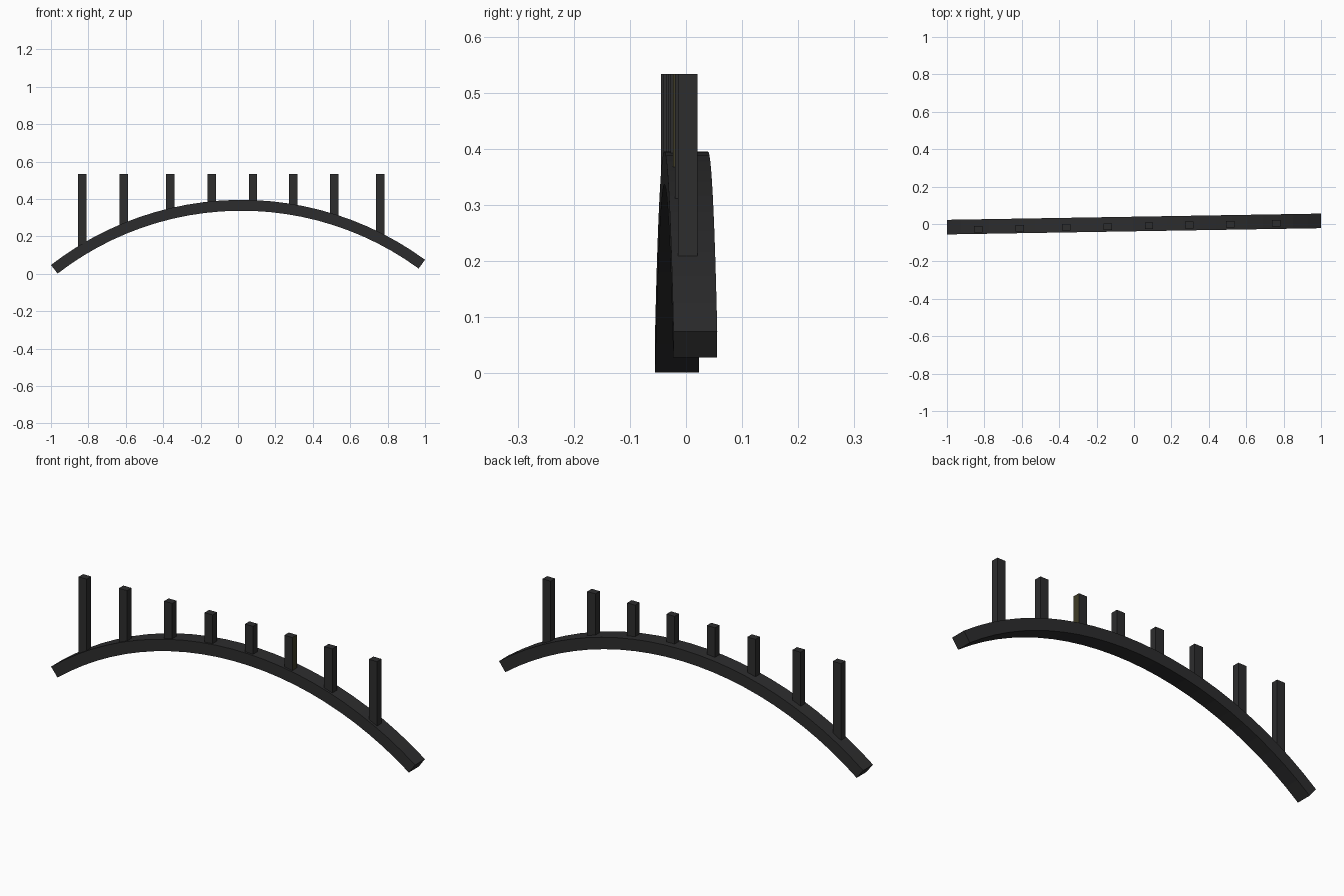
import bpy, bmesh, math

cube = bpy.data.objects.get("Cube")
if cube:
    bpy.data.objects.remove(cube, do_unlink=True)


def material(name, rgb):
    m = bpy.data.materials.new(name)
    m.use_nodes = True
    m.diffuse_color = (*rgb, 1)
    m.node_tree.nodes["Principled BSDF"].inputs["Base Color"].default_value = (*rgb, 1)
    return m


charcoal = material("charcoal", (0.026, 0.026, 0.027))
olive = material("dark olive", (0.05, 0.045, 0.02))


def finish(bm, name):
    bmesh.ops.recalc_face_normals(bm, faces=bm.faces[:])
    mesh = bpy.data.meshes.new(name)
    bm.to_mesh(mesh)
    bm.free()
    mesh.materials.append(charcoal)
    obj = bpy.data.objects.new(name, mesh)
    bpy.context.collection.objects.link(obj)
    return obj


# Circle that the top of the beam follows
R, CX, CZ = 1.664, 0.0185, -1.269
THICK, HALF_Y, SKEW, SEGMENTS = 0.058, 0.039, 0.0167, 24


def top_z(x):
    return CZ + math.sqrt(R * R - (x - CX) ** 2)


# Arched beam: a rectangular section swept along the arc, slightly askew in plan
bm = bmesh.new()
a0, a1 = math.asin((-1 - CX) / R), math.asin((1 - CX) / R)
rings = []
for i in range(SEGMENTS + 1):
    a = a0 + (a1 - a0) * i / SEGMENTS
    ring = []
    for r, side in ((R, -1), (R, 1), (R - THICK, 1), (R - THICK, -1)):
        x = CX + r * math.sin(a)
        ring.append(bm.verts.new((x, SKEW * x + side * HALF_Y, CZ + r * math.cos(a))))
    rings.append(ring)
for p, q in zip(rings, rings[1:]):
    for k in range(4):
        n = (k + 1) % 4
        bm.faces.new((p[k], p[n], q[n], q[k]))
bm.faces.new(rings[0])
bm.faces.new(rings[-1])
finish(bm, "arched_beam")

# Upright posts, all cut level at the top and sunk into the beam
POST_X = (-0.832, -0.611, -0.363, -0.141, 0.08, 0.296, 0.515, 0.76)
POST_TOP, POST_W, POST_D = 0.533, 0.045, 0.0355
for i, x in enumerate(POST_X):
    bm = bmesh.new()
    bmesh.ops.create_cube(bm, size=1)
    low = top_z(x) - 0.03
    for v in bm.verts:
        v.co = (x + v.co.x * POST_W,
                -0.0113 + 0.019 * x + v.co.y * POST_D,
                low + (v.co.z + 0.5) * (POST_TOP - low))
    post = finish(bm, f"post_{i + 1}")
    # One post has a tinted side
    if i == 5:
        post.data.materials.append(olive)
        for f in post.data.polygons:
            if f.normal.x > 0.9:
                f.material_index = 1
